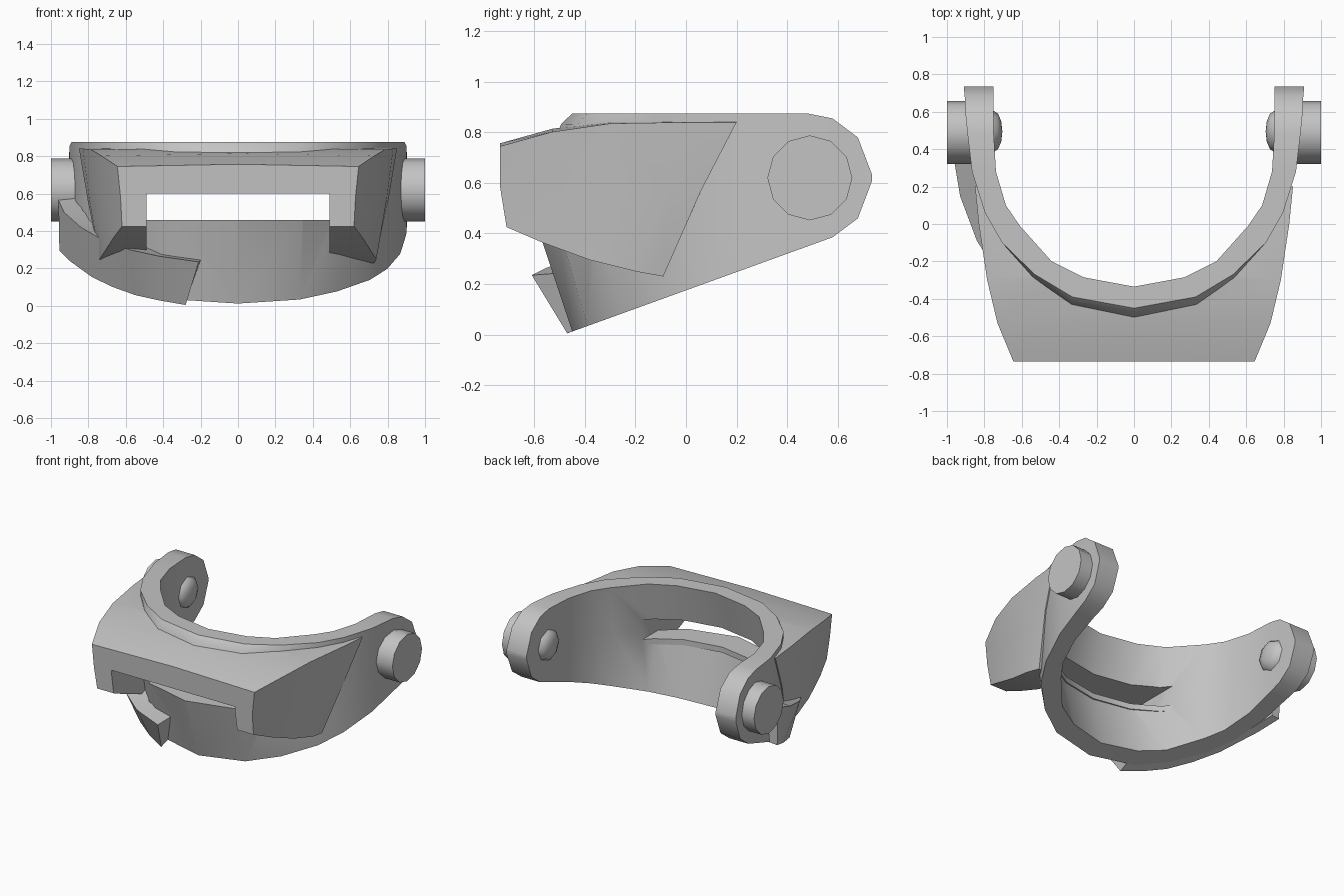
import bpy
import bmesh
from math import pi, radians
from mathutils import Vector, Matrix

if "Cube" in bpy.data.objects:
    bpy.data.objects.remove(bpy.data.objects["Cube"])

# Single plain grey
grey = bpy.data.materials.new("plain_grey")
grey.use_nodes = True
grey.diffuse_color = (0.55, 0.55, 0.55, 1)
grey.node_tree.nodes["Principled BSDF"].inputs["Base Color"].default_value = (0.55, 0.55, 0.55, 1)


def finish(name, bm):
    bmesh.ops.recalc_face_normals(bm, faces=bm.faces[:])
    mesh = bpy.data.meshes.new(name)
    bm.to_mesh(mesh)
    bm.free()
    mesh.materials.append(grey)
    obj = bpy.data.objects.new(name, mesh)
    bpy.context.collection.objects.link(obj)
    return obj


def loft(name, rings):
    """Skin closed rings in order and cap both ends."""
    bm = bmesh.new()
    rows = [[bm.verts.new(p) for p in ring] for ring in rings]
    count = len(rows[0])
    for a, b in zip(rows, rows[1:]):
        for i in range(count):
            j = (i + 1) % count
            bm.faces.new((a[i], a[j], b[j], b[i]))
    bm.faces.new(rows[0])
    bm.faces.new(rows[-1])
    return finish(name, bm)


def flip(points):
    return [(-p[0],) + tuple(p[1:]) for p in points]


def mirrored(rings):
    """Extend half a loft, starting on the centre line, to both sides."""
    return [flip(r) for r in reversed(rings[1:])] + rings


def box(name, low, high):
    (x0, y0, z0), (x1, y1, z1) = low, high
    return loft(name, [[(x, y0, z0), (x, y1, z0), (x, y1, z1), (x, y0, z1)] for x in (x0, x1)])


def activate(obj):
    bpy.ops.object.select_all(action="DESELECT")
    obj.select_set(True)
    bpy.context.view_layer.objects.active = obj


def cut(obj, cutter):
    mod = obj.modifiers.new("cut", "BOOLEAN")
    mod.operation = "DIFFERENCE"
    mod.solver = "EXACT"
    mod.object = cutter
    cutter.hide_render = True
    activate(obj)
    bpy.ops.object.modifier_apply(modifier=mod.name)
    bpy.data.objects.remove(cutter)


def underside(y):
    return 0.385 + (y - 0.58) * 0.362


# Horseshoe band: plan of the outer and inner walls, centre to arm end
outer = [(0, -.45), (.33, -.39), (.53, -.27), (.705, -.1), (.797, .06),
         (.866, .28), (.89, .48), (.9, .58), (.905, .68), (.91, .735)]
inner = [(0, -.335), (.27, -.285), (.44, -.2), (.61, -.01), (.685, .1),
         (.738, .28), (.75, .48), (.75, .58), (.75, .68), (.75, .735)]
arm_ends = {.58: (.855, .385), .68: (.78, .46), .735: (.635, .605)}


def heights(y):
    return arm_ends.get(y, (.875, underside(y)))


rings = []
for (ox, oy), (ix, iy) in zip(outer, inner):
    top, low = heights(oy)
    in_top, in_low = heights(iy)
    front = min(1, max(0, (-oy - .1) / .35))
    lean = min(1, max(0, (.1 - oy) / .45))
    span = top - low
    rings.append([
        (ox, oy, top),
        (ox * (1 + .015 * front), oy - .045 * front, low + .95 * span),
        (ox * (1 + .05 * front), oy - .15 * front, low + .52 * span),
        (ox, oy, low),
        (ix, iy, in_low),
        (ix, iy - .1 * lean, in_low + .52 * (in_top - in_low)),
        (ix, iy, in_top)])
band = loft("band", mirrored(rings))
cut(band, box("slot_cutter", (-.49, -1, .46), (.49, .1, .6)))

# Narrow lip below the opening, on the inner wall
lip_path = [(0, -.41), (.27, -.36), (.44, -.26), (.495, -.2)]
lip = loft("slot_lip", mirrored([
    [(x, y - .06, .46), (x, y - .06, .42), (x, y, .42), (x, y, .46)] for x, y in lip_path]))

# Projecting visor: upper, middle and lower edges, front to back
upper = [(.645, -.735, .745), (.73, -.53, .802), (.785, -.3, .835), (.83, 0, .84), (.85, .2, .84)]
middle = [(.628, -.735, .58), (.71, -.5, .57), (.755, -.28, .57), (.795, -.07, .57), (.805, .06, .57)]
lower = [(.62, -.71, .425), (.665, -.57, .365), (.71, -.38, .295), (.74, -.2, .25), (.73, -.09, .23)]
visor = loft("visor", [[(0, u[1], u[2] + .012), u, m, b] + flip([b, m, u])
                       for u, m, b in zip(upper, middle, lower)])
cut(visor, box("recess_cutter", (-.49, -1, 0), (.49, .1, .6)))
core = [(.9 * ox + .1 * ix, .9 * oy + .1 * iy) for (ox, oy), (ix, iy) in zip(outer, inner)]
plan = flip(core[:0:-1]) + core
cut(visor, loft("core_cutter", [[(x, y, z) for x, y in plan] for z in (-1, 2)]))

# Reinforcing plate on the right flank only, tapering round to the front
plate_top = [(-.21, -.61, .235), (-.42, -.55, .265), (-.58, -.44, .3),
             (-.72, -.28, .35), (-.84, -.09, .42), (-.93, .15, .5), (-.96, .33, .565)]
plate_low = [(-.28, -.47), (-.42, -.405), (-.55, -.325), (-.67, -.205),
             (-.78, -.06), (-.9, .18), (-.955, .33)]
rings = []
for (x, y, z), (bx, by) in zip(plate_top, plate_low):
    inward = Vector((.1, .09 if y < 0 else 0, 0))
    if y < -.5:
        inward = Vector((.01, .13, 0))
    foot = Vector((bx, by, 0)) + inward * .6
    foot.z = underside(foot.y) + .004
    rings.append([(x, y, z), (bx, by, underside(by)), foot,
                  Vector((x, y, z + .01)) + inward])
plate = loft("flank_plate", rings)

# Hinge pins outside and shallow domes inside both arms
parts = [band, lip, visor, plate]
for side, label in ((1, "left"), (-1, "right")):
    bm = bmesh.new()
    bmesh.ops.create_cone(bm, cap_ends=True, segments=12, radius1=.168, radius2=.168, depth=.16,
                          matrix=Matrix.Translation((side * .92, .49, .62)) @ Matrix.Rotation(pi / 2, 4, "Y"))
    parts.append(finish(label + "_hinge_pin", bm))
    bm = bmesh.new()
    bmesh.ops.create_uvsphere(bm, u_segments=8, v_segments=6, radius=.11,
                              matrix=Matrix.Translation((side * .75, .495, .62))
                              @ Matrix.Diagonal((.42, 1, 1, 1)) @ Matrix.Rotation(pi / 2, 4, "Y"))
    parts.append(finish(label + "_inner_dome", bm))

for obj in parts:
    activate(obj)
    bpy.ops.object.shade_smooth_by_angle(angle=radians(42))
